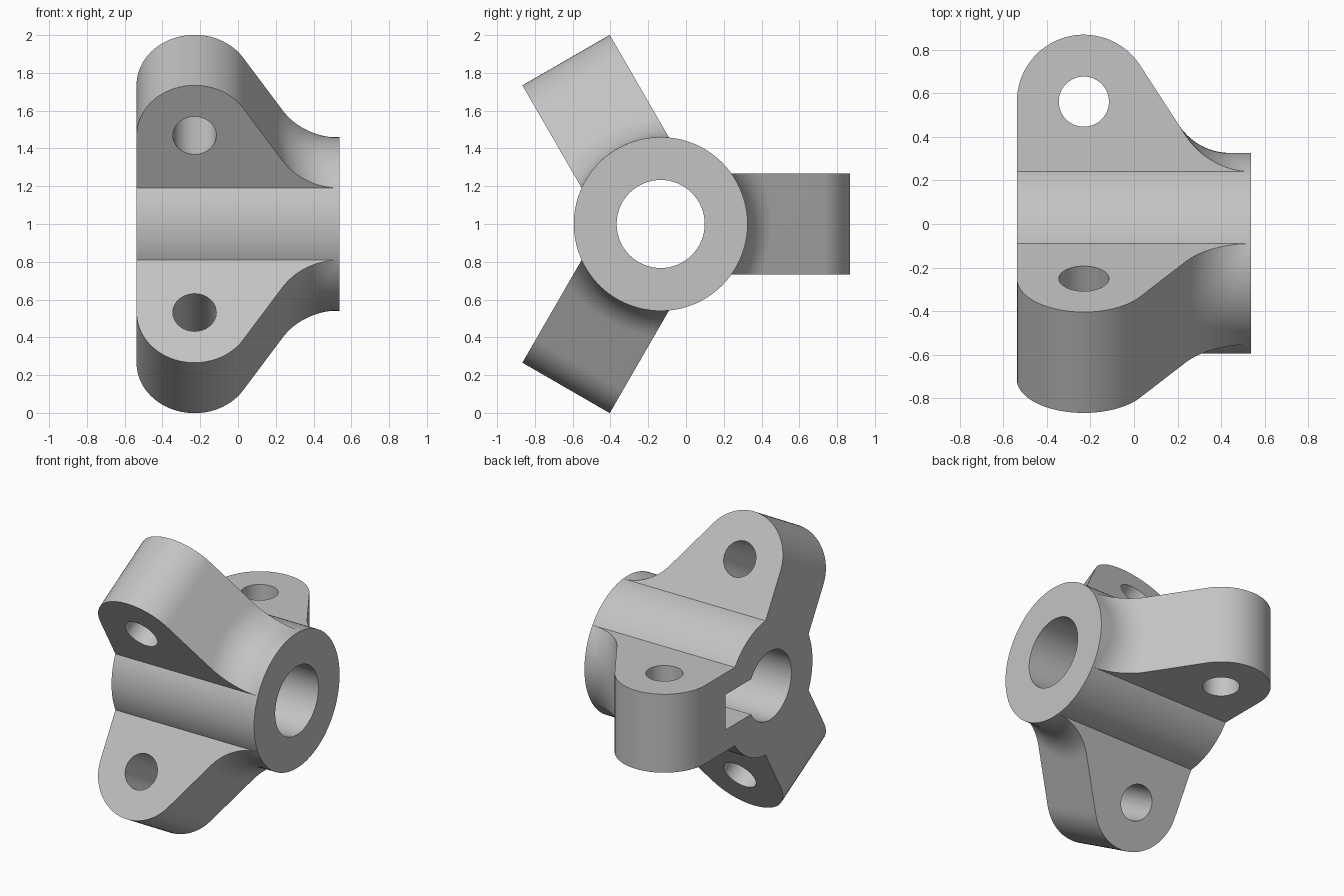
import bpy, bmesh
from math import sin, cos, pi, radians
from mathutils import Vector, Matrix

cube = bpy.data.objects.get("Cube")
if cube:
    bpy.data.objects.remove(cube, do_unlink=True)

HUB_R, BORE_R, HALF_LEN = 0.46, 0.233, 0.537
EYE_X, EYE_R, TIP_R, HOLE_R = -0.23, 0.695, 0.307, 0.115
HALF_W, FILLET, SLOPE = 0.267, 0.28, radians(33)
AXIS = Matrix.Translation((0, -0.134, 1.0))

grey = bpy.data.materials.new("plain_grey")
grey.use_nodes = True
colour = (0.55, 0.55, 0.55, 1)
grey.diffuse_color = colour
grey.node_tree.nodes["Principled BSDF"].inputs["Base Color"].default_value = colour


def add_object(name, bm, matrix):
    bmesh.ops.recalc_face_normals(bm, faces=bm.faces)
    mesh = bpy.data.meshes.new(name)
    bm.to_mesh(mesh)
    bm.free()
    mesh.materials.append(grey)
    obj = bpy.data.objects.new(name, mesh)
    bpy.context.collection.objects.link(obj)
    obj.matrix_world = matrix
    return obj


def loft(name, loops, matrix, ring=False):
    """Skin a row of closed loops; cap the ends unless the row is a ring."""
    bm = bmesh.new()
    rows = [[bm.verts.new(p) for p in loop] for loop in loops]
    pairs = list(zip(rows, rows[1:]))
    if ring:
        pairs.append((rows[-1], rows[0]))
    else:
        bm.faces.new(rows[0])
        bm.faces.new(rows[-1])
    for a, b in pairs:
        for i in range(len(a)):
            j = (i + 1) % len(a)
            bm.faces.new((a[i], a[j], b[j], b[i]))
    return add_object(name, bm, matrix)


def cut(obj, cutter):
    bpy.context.view_layer.objects.active = obj
    mod = obj.modifiers.new("cut", 'BOOLEAN')
    mod.operation, mod.solver, mod.object = 'DIFFERENCE', 'EXACT', cutter
    bpy.ops.object.modifier_apply(modifier=mod.name)


def fillet_point(t, z):
    """Point on the rolling-ball blend between lug wall and hub at depth z."""
    wall = Vector((cos(SLOPE), sin(SLOPE), 0))
    reach = HUB_R + FILLET
    low, high = -1.2, 1.2
    for _ in range(40):
        phi = (low + high) / 2
        normal = wall.slerp(Vector((0, cos(phi), sin(phi))), t)
        x = EYE_X + (TIP_R + FILLET - (reach * cos(phi) - EYE_R) * sin(SLOPE)) / cos(SLOPE)
        p = Vector((x, reach * cos(phi), reach * sin(phi))) - FILLET * normal
        if p.z < z:
            low = phi
        else:
            high = phi
    return Vector((p.x, p.y, z))


def lug_loop(z):
    loop = [Vector((-HALF_LEN, 0.3, z))]
    steps = 32
    for i in range(steps + 1):
        a = pi + (SLOPE - pi) * i / steps
        loop.append(Vector((EYE_X + TIP_R * cos(a), EYE_R + TIP_R * sin(a), z)))
    loop += [fillet_point(i / 14, z) for i in range(15)]
    loop.append(Vector((loop[-1].x, 0.3, z)))
    return loop


# Hub tube
section = [(-HALF_LEN, BORE_R), (HALF_LEN, BORE_R), (HALF_LEN, HUB_R), (-HALF_LEN, HUB_R)]
sides = 128
rings = [[(x, r * cos(2 * pi * i / sides), r * sin(2 * pi * i / sides)) for x, r in section]
         for i in range(sides)]
hub = loft("hub", rings, AXIS, ring=True)

# Three lugs with eye holes
parts = [hub]
for name, degrees in (("back_lug", 0), ("upper_lug", 120), ("lower_lug", 240)):
    place = AXIS @ Matrix.Rotation(radians(degrees), 4, 'X')
    lug = loft(name, [lug_loop(HALF_W * k / 10) for k in range(-10, 11)], place)
    bm = bmesh.new()
    bmesh.ops.create_cone(bm, cap_ends=True, segments=64, radius1=HOLE_R, radius2=HOLE_R,
                          depth=1, matrix=Matrix.Translation((EYE_X, EYE_R, 0)))
    drill = add_object("eye_cutter", bm, place)
    bpy.context.view_layer.update()
    cut(lug, drill)
    bpy.data.objects.remove(drill, do_unlink=True)
    parts.append(lug)

# Blind key slot in the end face, running from the bore into the back lug
depth, length, height = 0.35, 0.475, 0.24
bm = bmesh.new()
bmesh.ops.create_cube(bm, size=1, matrix=Matrix.Translation((-HALF_LEN + 0.075, length / 2, 0))
                      @ Matrix.Diagonal((depth, length, height, 1)))
slot = add_object("slot_cutter", bm, AXIS)
bpy.context.view_layer.update()
for part in parts[:2]:
    cut(part, slot)
bpy.data.objects.remove(slot, do_unlink=True)

# Smooth shading with crisp edges
bpy.ops.object.select_all(action='DESELECT')
for part in parts:
    part.select_set(True)
bpy.context.view_layer.objects.active = hub
bpy.ops.object.shade_smooth_by_angle(angle=radians(30))
